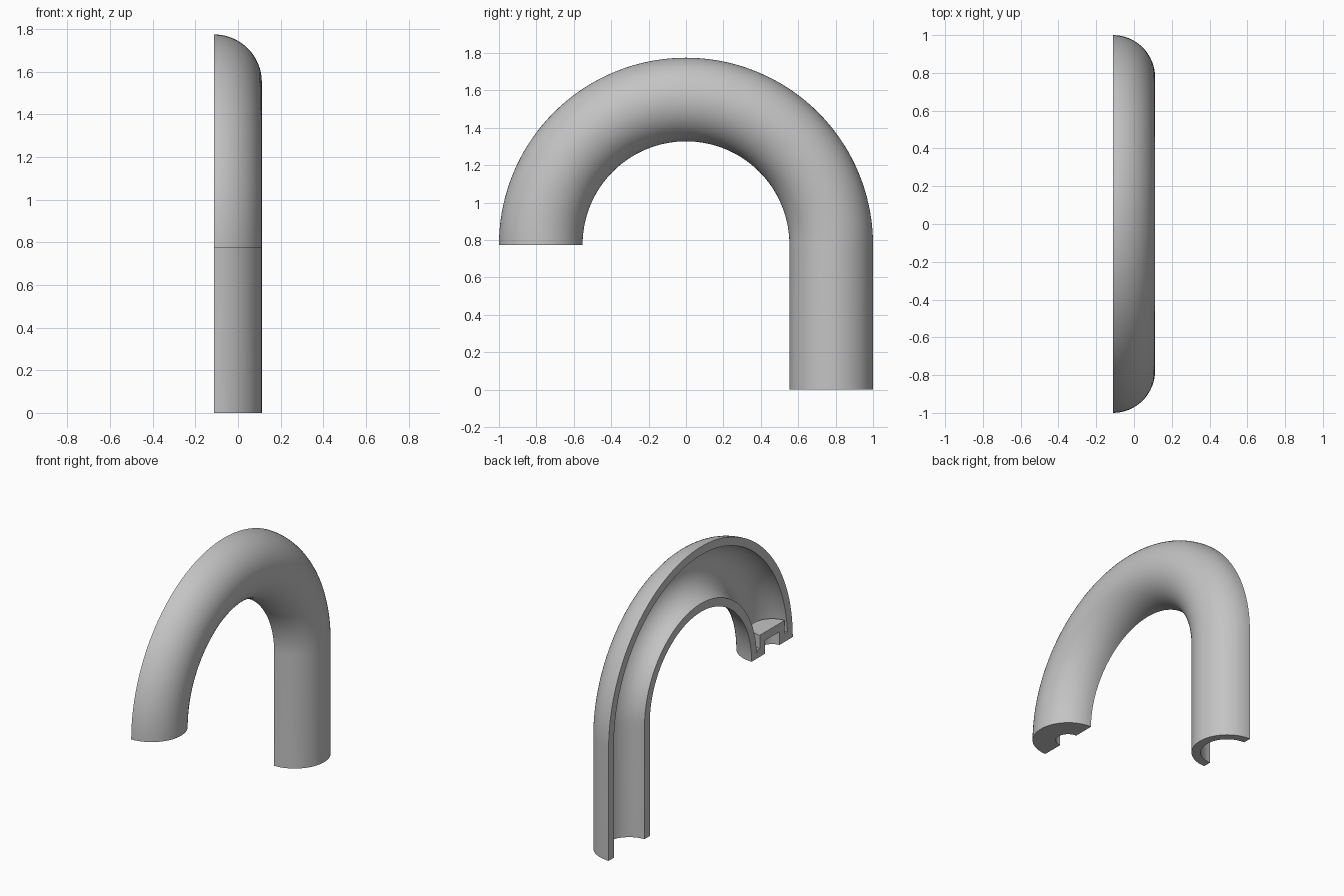
import bpy, bmesh
from math import sin, cos, pi, radians

cube = bpy.data.objects.get("Cube")
if cube:
    bpy.data.objects.remove(cube, do_unlink=True)

# Main dimensions
PIPE_R = 0.2235            # outer radius of the pipe
WALL = 0.057               # wall thickness everywhere
BORE_R = PIPE_R - WALL
BEND_R = 1 - PIPE_R        # radius of the bend's centre line
LEG = 0.775                # height of the straight leg
CUT_X = -PIPE_R / 2        # plane where the pipe is split in half
HOLE_R, CUP_H = 0.078, 0.148

grey = bpy.data.materials.new("plain grey")
grey.use_nodes = True
colour = (0.55, 0.55, 0.55, 1)
grey.diffuse_color = colour
grey.node_tree.nodes["Principled BSDF"].inputs["Base Color"].default_value = colour


def loft(name, rings):
    """Skin a row of closed rings and cap both ends."""
    bm = bmesh.new()
    rows = [[bm.verts.new(p) for p in ring] for ring in rings]
    n = len(rows[0])
    for a, b in zip(rows, rows[1:]):
        for i in range(n):
            j = (i + 1) % n
            bm.faces.new((a[i], a[j], b[j], b[i]))
    bm.faces.new(rows[0][::-1])
    bm.faces.new(rows[-1])
    bmesh.ops.remove_doubles(bm, verts=bm.verts, dist=1e-5)
    bmesh.ops.recalc_face_normals(bm, faces=bm.faces)
    mesh = bpy.data.meshes.new(name)
    bm.to_mesh(mesh)
    bm.free()
    mesh.materials.append(grey)
    obj = bpy.data.objects.new(name, mesh)
    bpy.context.collection.objects.link(obj)
    bpy.ops.object.select_all(action='DESELECT')
    obj.select_set(True)
    bpy.context.view_layer.objects.active = obj
    bpy.ops.object.shade_smooth_by_angle(angle=radians(30))
    return obj


# Half pipe: a split ring section swept up the leg and round the bend
ARC = 32
angles = [-pi / 2 + pi * i / ARC for i in range(ARC + 1)]
section = [(PIPE_R * cos(a), PIPE_R * sin(a)) for a in angles]
section += [(BORE_R * cos(a), BORE_R * sin(a)) for a in reversed(angles)]


def pipe_ring(bend, z):
    return [(CUT_X + u, (BEND_R + v) * cos(bend), z + (BEND_R + v) * sin(bend))
            for u, v in section]


BEND = 72
rings = [pipe_ring(0, 0)]
rings += [pipe_ring(pi * i / BEND, LEG) for i in range(BEND + 1)]
loft("half_pipe", rings)

# Socket cup inside the short end: flange, blind hole and raised boss
boss_r = HOLE_R + WALL
profile = [(HOLE_R, 0), (BORE_R, 0), (BORE_R, WALL), (boss_r, WALL),
           (boss_r, CUP_H), (0, CUP_H), (0, CUP_H - WALL), (HOLE_R, CUP_H - WALL)]
loft("socket_cup", [[(CUT_X + r * cos(a), -BEND_R + r * sin(a), LEG + z)
                     for r, z in profile] for a in angles])
